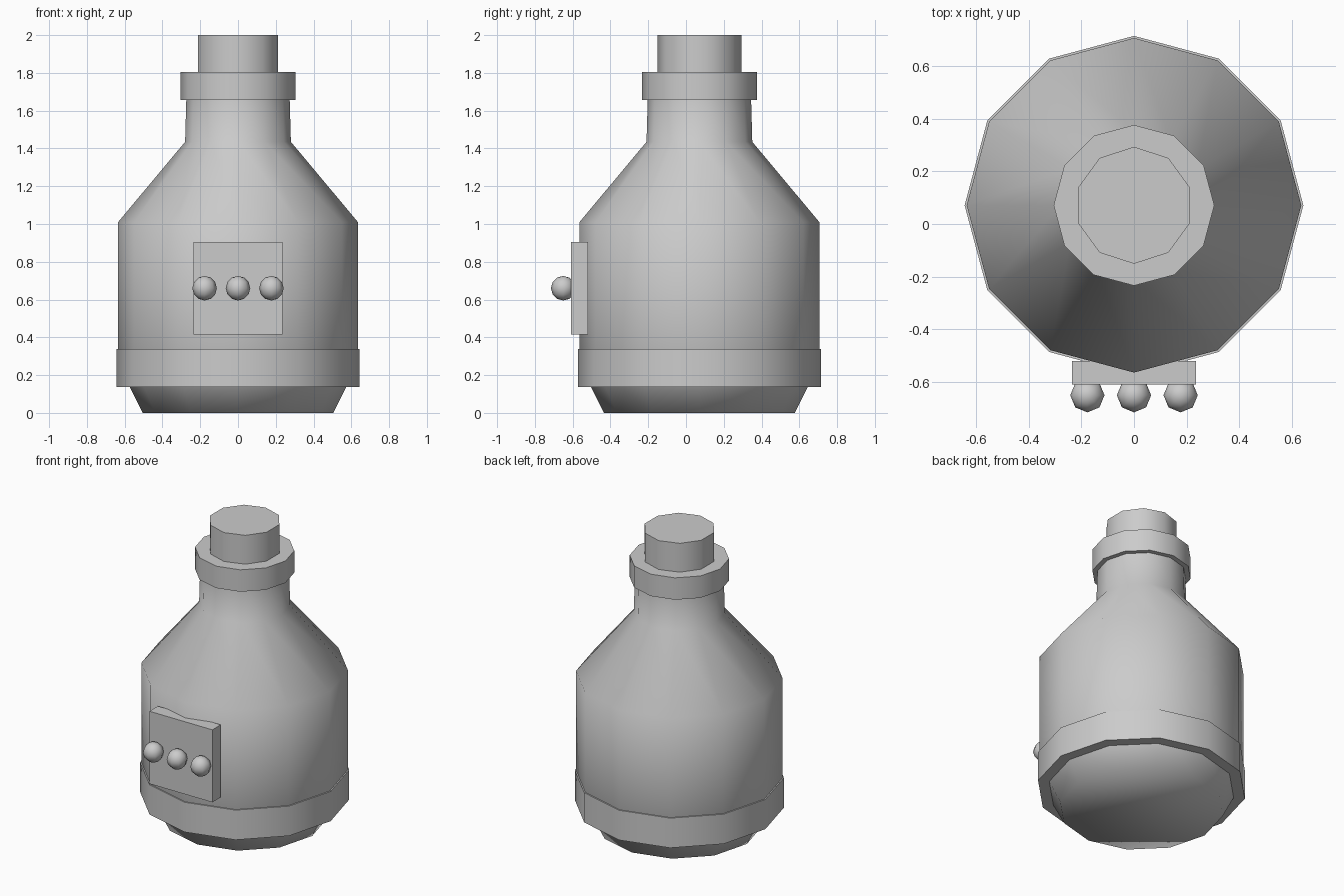
import bpy, bmesh, math
from mathutils import Matrix

if "Cube" in bpy.data.objects:
    bpy.data.objects.remove(bpy.data.objects["Cube"])

CY = 0.071  # y of the bottle axis


def finish(name, bm, angle=None):
    bmesh.ops.recalc_face_normals(bm, faces=bm.faces)
    me = bpy.data.meshes.new(name)
    bm.to_mesh(me)
    bm.free()
    ob = bpy.data.objects.new(name, me)
    bpy.context.collection.objects.link(ob)
    if angle is not None:
        bpy.ops.object.select_all(action='DESELECT')
        ob.select_set(True)
        bpy.context.view_layer.objects.active = ob
        bpy.ops.object.shade_smooth_by_angle(angle=math.radians(angle))
    return ob


def turned(name, profile, sides, angle=50):
    """Closed turned solid from (radius, z) points, a corner facing +y."""
    bm = bmesh.new()
    rings = []
    for r, z in profile:
        rings.append([bm.verts.new((r * math.sin(2 * math.pi * i / sides),
                                    CY + r * math.cos(2 * math.pi * i / sides), z))
                      for i in range(sides)])
    for a, b in zip(rings, rings[1:]):
        for i in range(sides):
            j = (i + 1) % sides
            bm.faces.new((a[i], a[j], b[j], b[i]))
    bm.faces.new(rings[0])
    bm.faces.new(rings[-1])
    return finish(name, bm, angle)


# Bottle body: tapered foot, straight wall, shoulder and neck
turned("bottle_body", [(0.505, 0), (0.635, 0.26), (0.635, 1.01),
                       (0.28, 1.435), (0.272, 1.72)], 12, 70)

# Band around the base, collar at the mouth, and stopper
turned("base_band", [(0.643, 0.137), (0.643, 0.338)], 12)
turned("neck_collar", [(0.305, 1.657), (0.305, 1.805)], 12)
turned("stopper", [(0.222, 1.72), (0.222, 2.0)], 10)

# Front plate
bm = bmesh.new()
bmesh.ops.create_cube(bm, size=1, matrix=Matrix.Translation((0, -0.565, 0.66))
                      @ Matrix.Diagonal((0.47, 0.09, 0.49, 1)))
finish("front_plate", bm)

# Row of three studs on the plate
for i, x in enumerate((-0.177, 0, 0.177)):
    bm = bmesh.new()
    bmesh.ops.create_uvsphere(bm, u_segments=8, v_segments=6, radius=0.065,
                              matrix=Matrix.Translation((x, -0.65, 0.66)))
    finish(f"stud_{i + 1}", bm, 60)
